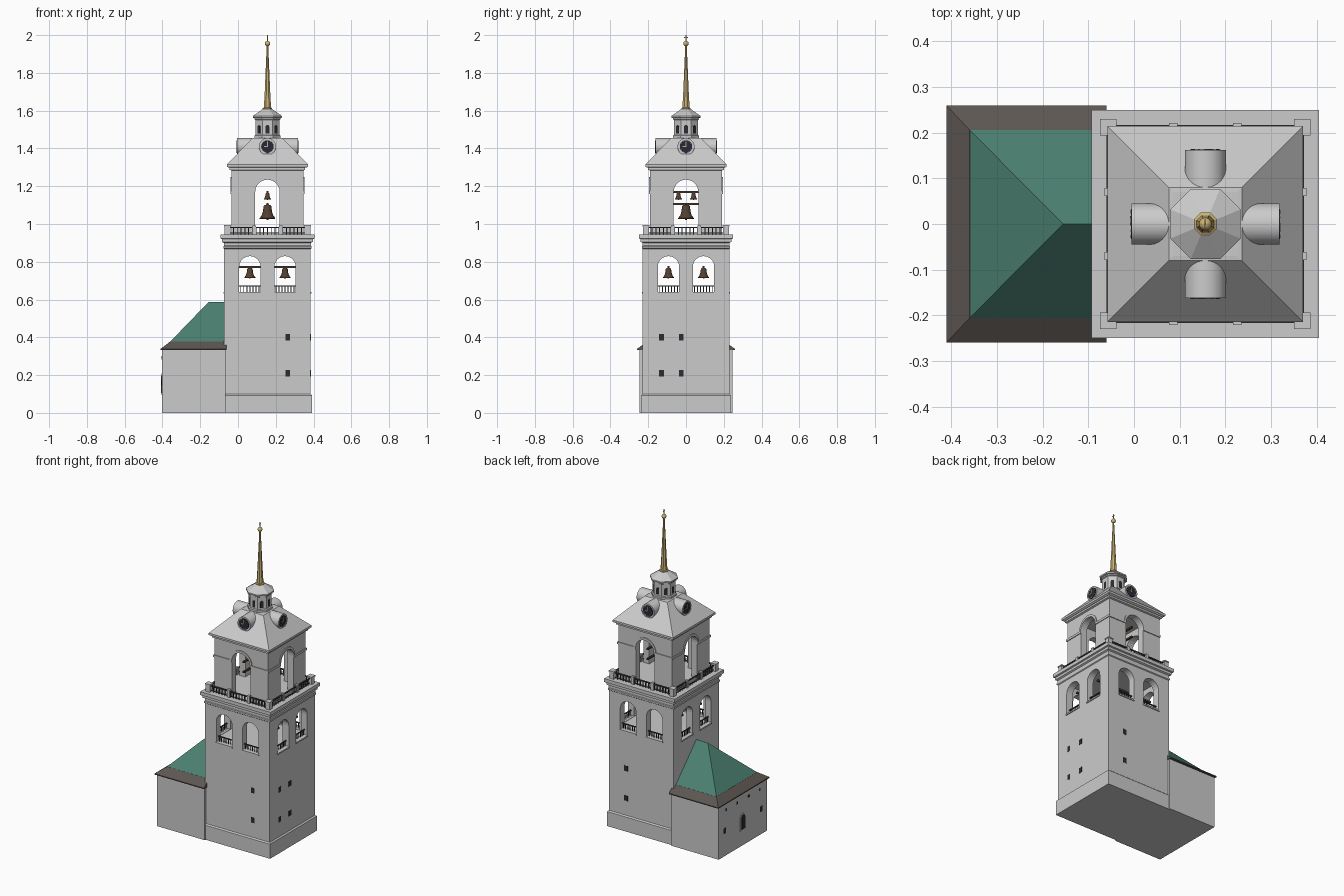
import bpy, bmesh
from math import pi, cos, sin
from mathutils import Matrix, Vector

if "Cube" in bpy.data.objects:
    bpy.data.objects.remove(bpy.data.objects["Cube"])

T = lambda x, y, z: Matrix.Translation((x, y, z))
R = Matrix.Rotation
CX = 0.156                                  # tower axis
C = T(CX, 0, 0)
SIDES = [C @ R(k * pi / 2, 4, 'Z') for k in range(4)]   # front, right, back, left
FRONT, RIGHT, BACK, LEFT = SIDES
MATS = {}
COLORS = {'green': (0.07, 0.22, 0.165, 1), 'brown': (0.11, 0.095, 0.085, 1),
          'gold': (0.6, 0.45, 0.18, 1), 'bronze': (0.085, 0.05, 0.03, 1),
          'dark': (0.025, 0.025, 0.03, 1), 'iron': (0.05, 0.05, 0.055, 1),
          'clock': (0.02, 0.022, 0.04, 1)}


def make(name, bm, color=None, smooth=False):
    bmesh.ops.recalc_face_normals(bm, faces=bm.faces)
    me = bpy.data.meshes.new(name)
    bm.to_mesh(me)
    bm.free()
    ob = bpy.data.objects.new(name, me)
    bpy.context.collection.objects.link(ob)
    if color:
        if color not in MATS:
            MATS[color] = bpy.data.materials.new(color)
            MATS[color].diffuse_color = COLORS[color]
        me.materials.append(MATS[color])
    if smooth:
        bpy.ops.object.select_all(action='DESELECT')
        ob.select_set(True)
        bpy.context.view_layer.objects.active = ob
        bpy.ops.object.shade_smooth_by_angle(angle=0.6)
    return ob


def box(bm, x0, x1, y0, y1, z0, z1, M=Matrix()):
    S = Matrix.Diagonal((x1 - x0, y1 - y0, z1 - z0, 1))
    bmesh.ops.create_cube(bm, size=1, matrix=M @ T((x0 + x1) / 2, (y0 + y1) / 2, (z0 + z1) / 2) @ S)


def skin(bm, rings):
    rings = [[bm.verts.new(p) for p in r] for r in rings]
    n = len(rings[0])
    for a, b in zip(rings, rings[1:]):
        for i in range(n):
            bm.faces.new((a[i], a[(i + 1) % n], b[(i + 1) % n], b[i]))
    bm.faces.new(rings[0][::-1])
    bm.faces.new(rings[-1])


def loft(bm, profile, n, M=C):
    """Stack n-gons; profile holds (half width across flats, height)."""
    k = 1 / cos(pi / n)
    skin(bm, [[M @ Vector((r * k * cos((i + .5) * 2 * pi / n), r * k * sin((i + .5) * 2 * pi / n), z))
               for i in range(n)] for r, z in profile])


def arch(bm, x, w, z0, top, y0, y1, M, n=12):
    r = w / 2
    pts = [(x - r, z0), (x + r, z0)] + [(x + r * cos(i * pi / n), top - r + r * sin(i * pi / n)) for i in range(n + 1)]
    skin(bm, [[M @ Vector((a, y, b)) for a, b in pts] for y in (y0, y1)])


def cut(ob, cutters):
    bpy.context.view_layer.objects.active = ob
    for c in cutters:
        m = ob.modifiers.new('cut', 'BOOLEAN')
        m.operation, m.solver, m.object = 'DIFFERENCE', 'EXACT', c
        bpy.ops.object.modifier_apply(modifier=m.name)


def cutter_set(xs, w, z0, top, chamber):
    """Room plus the arch tunnels running both ways."""
    out = []
    bm = bmesh.new()
    loft(bm, chamber, 4)
    out.append(make('cutter_room', bm))
    for M in (FRONT, RIGHT):
        bm = bmesh.new()
        for x in xs:
            arch(bm, x, w, z0, top, -0.3, 0.3, M)
        out.append(make('cutter_arches', bm))
    return out


# Lower tower with plinth, cornice and open bell room
bm = bmesh.new()
loft(bm, [(.237, 0), (.237, .093), (.229, .1), (.229, .868), (.234, .872), (.234, .882), (.23, .885), (.23, .9),
          (.24, .905), (.24, .92), (.249, .923), (.249, .945)], 4)
lower = make('lower_tower', bm)
cut_low = cutter_set((-.093, .093), .113, .64, .83, [(.185, .638), (.185, .862)])
cut(lower, cut_low)

# Upper tower with impost band and arch mouldings
bm = bmesh.new()
loft(bm, [(.19, .94), (.19, 1.283), (.2, 1.287), (.2, 1.30)], 4)
upper = make('upper_tower', bm)
bm = bmesh.new()
loft(bm, [(.195, 1.16), (.195, 1.174)], 4)
band = make('impost_band', bm)
bm = bmesh.new()
for M in SIDES:
    arch(bm, 0, .155, 1.172, 1.25, -.195, -.17, M)
hoods = make('arch_mouldings', bm)
cut_up = cutter_set((0,), .13, .9, 1.235, [(.15, .92), (.15, 1.275)])
for ob in (upper, band):
    cut(ob, cut_up)
cut(hoods, cut_up[1:])
for c in cut_low + cut_up:
    bpy.data.objects.remove(c)

# Tower roof
bm = bmesh.new()
loft(bm, [(.205, 1.298), (.214, 1.303), (.214, 1.316), (.208, 1.322), (.08, 1.455), (.07, 1.456)], 4)
make('tower_roof', bm)

# Sills, and low balustrades in the bell openings
sills, rails = bmesh.new(), bmesh.new()
for M in SIDES:
    for x in (-.093, .093):
        box(sills, x - .06, x + .06, -.234, -.2, .632, .641, M)
        box(rails, x - .057, x + .057, -.212, -.206, .669, .675, M)
        for i in range(7):
            u = x + (i - 3) * .016
            box(rails, u - .002, u + .002, -.211, -.207, .64, .67, M)
make('opening_sills', sills)
make('opening_railings', rails, 'iron')

# Gallery posts and railings
posts, rails = bmesh.new(), bmesh.new()
for M in SIDES:
    box(posts, -.227, -.197, -.227, -.197, .944, .988, M)
    box(posts, -.23, -.194, -.23, -.194, .988, .995, M)
    for x in (-.07, .07):
        box(posts, x - .009, x + .009, -.221, -.203, .944, .992, M)
    box(rails, -.2, .2, -.216, -.208, .979, .985, M)
    box(rails, -.2, .2, -.214, -.21, .95, .954, M)
    for i in range(19):
        u = (i - 9) * .02
        box(rails, u - .0025, u + .0025, -.2145, -.2095, .944, .98, M)
make('gallery_posts', posts)
make('gallery_railings', rails, 'iron')

# Bells and their beams
BELL = [(.02, 1), (.2, .97), (.27, .88), (.32, .5), (.4, .25), (.54, .06), (.54, 0), (.46, 0), (.3, .3), (.02, .8)]
bells, beams = bmesh.new(), bmesh.new()
spots = [(x, y, .715, .053) for x in (-.093, .093) for y in (-.093, .093)]
spots += [(0, 0, 1.027, .076), (0, -.04, 1.13, .036), (0, .04, 1.13, .036)]
for x, y, z, h in spots:
    loft(bells, [(r * h, z + t * h) for r, t in BELL], 20, T(CX + x, y, 0))
    loft(bells, [(.08 * h, z - .06 * h), (.08 * h, z + .4 * h)], 8, T(CX + x, y, 0))
make('bells', bells, 'bronze', True)
for y in (-.093, .093):
    box(beams, -.2, .2, y - .006, y + .006, .766, .777, C)
for z in (1.1, 1.164):
    box(beams, -.006, .006, -.17, .17, z, z + .01, C)
make('bell_beams', beams, 'bronze')

# Barrel clock dormers
barrels, faces, trim = bmesh.new(), bmesh.new(), bmesh.new()
for M in SIDES:
    D = M @ T(0, 0, 1.41) @ R(pi / 2, 4, 'X')        # local z points outward
    loft(barrels, [(.045, .05), (.045, .162), (.036, .162), (.036, .157)], 32, D)
    loft(faces, [(.033, .15), (.033, .163)], 32, D)
    box(trim, -.002, .002, -.003, .026, .162, .1645, D)
    box(trim, -.018, .003, -.002, .002, .162, .1645, D)
    for i in range(12):
        box(trim, -.001, .001, .027, .031, .162, .164, D @ R(i * pi / 6, 4, 'Z'))
make('clock_dormers', barrels, None, True)
make('clock_faces', faces, 'clock')
make('clock_hands', trim, 'gold')

# Octagonal lantern
bm = bmesh.new()
loft(bm, [(.069, 1.44), (.069, 1.468), (.063, 1.472), (.063, 1.55), (.068, 1.553), (.068, 1.56), (.077, 1.563),
          (.077, 1.572), (.026, 1.608), (.018, 1.61)], 8)
make('lantern', bm)
bm = bmesh.new()
for k in range(8):
    arch(bm, 0, .02, 1.48, 1.524, -.0642, -.05, C @ R(k * pi / 4, 4, 'Z'), 8)
make('lantern_windows', bm, 'dark')

# Gilded spire, ball and cross
bm = bmesh.new()
loft(bm, [(.025, 1.605), (.025, 1.613), (.019, 1.617), (.0145, 1.70), (.004, 1.945)], 8)
make('spire', bm, 'gold')
bm = bmesh.new()
bmesh.ops.create_uvsphere(bm, u_segments=20, v_segments=12, radius=.014, matrix=T(CX, 0, 1.955))
make('spire_ball', bm, 'gold', True)
bm = bmesh.new()
box(bm, -.0015, .0015, -.0015, .0015, 1.965, 2.0, C)
box(bm, -.0015, .0015, -.01, .01, 1.986, 1.989, C)
make('spire_cross', bm, 'gold')

# Small dark windows of the tower
bm = bmesh.new()
for M, xs in ((FRONT, (.108,)), (RIGHT, (-.13, -.025)), (BACK, (-.108,))):
    for x in xs:
        for z in (.21, .4):
            box(bm, x - .0125, x + .0125, -.2302, -.21, z - .017, z + .017, M)
make('tower_windows', bm, 'dark')

# Annex with its windows on the outer end
bm = bmesh.new()
box(bm, -.403, -.065, -.245, .245, 0, .34)
make('annex_walls', bm)
win, frame = bmesh.new(), bmesh.new()
E = T(-.403, 0, 0) @ R(-pi / 2, 4, 'Z')              # local -y points to the left
arch(frame, 0, .056, .095, .208, -.003, .01, E)
arch(win, 0, .036, .105, .198, -.0045, .01, E)
for x in (-.185, .185):
    box(win, x - .012, x + .012, -.0015, .01, .145, .178, E)
for x in (-.17, -.06, .06, .17):
    box(win, x - .007, x + .007, -.0015, .01, .283, .3, E)
make('annex_window_frame', frame)
make('annex_windows', win, 'dark')


def annex_ring(x, y, z):
    return [(x, -y, z), (-.06, -y, z), (-.06, y, z), (x, y, z)]


# Annex roof: brown flared skirt and green hipped top
bm = bmesh.new()
skin(bm, [annex_ring(-.41, .259, .333), annex_ring(-.41, .259, .339), annex_ring(-.36, .206, .377)])
make('annex_roof_skirt', bm, 'brown')
bm = bmesh.new()
skin(bm, [annex_ring(-.36, .206, .376), annex_ring(-.155, .0005, .588)])
make('annex_roof', bm, 'green')

for m in bpy.data.materials:
    if m.users and not m.is_grease_pencil:
        m.use_nodes = True
        m.node_tree.nodes["Principled BSDF"].inputs["Base Color"].default_value = m.diffuse_color
